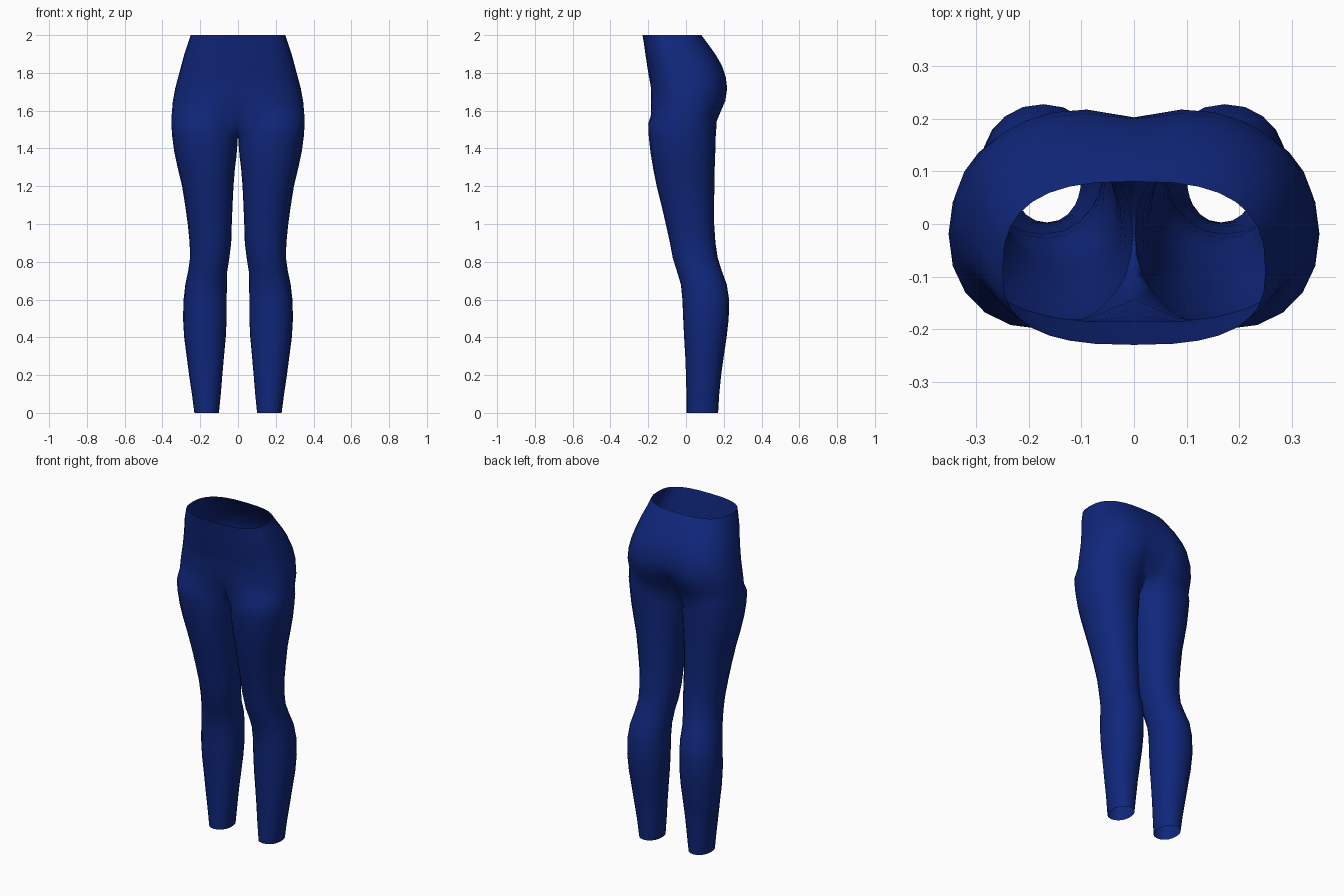
import bpy, bmesh, math

if "Cube" in bpy.data.objects:
    bpy.data.objects.remove(bpy.data.objects["Cube"])

# One flat colour
blue = bpy.data.materials.new("deep navy blue")
blue.diffuse_color = (0.005, 0.020, 0.20, 1)
blue.use_nodes = True
blue.node_tree.nodes["Principled BSDF"].inputs["Base Color"].default_value = blue.diffuse_color

OUTER, INNER = 17, 5          # points around the outside and the inner thigh
ARC = math.radians(145)       # half angle covered by the outer points

# Hips: z, half width, y of widest point, front, back, front dent, back dent, squareness
HIPS = [
    (2.00, 0.250, -0.09, -0.230, 0.081, 0.000, 0.000, 2.7),
    (1.95, 0.267, -0.08, -0.222, 0.122, 0.000, 0.003, 2.6),
    (1.90, 0.284, -0.06, -0.215, 0.160, 0.000, 0.006, 2.6),
    (1.84, 0.300, -0.03, -0.206, 0.196, 0.000, 0.012, 2.6),
    (1.78, 0.316, -0.01, -0.196, 0.218, 0.000, 0.018, 2.6),
    (1.72, 0.332, 0.00, -0.189, 0.227, 0.004, 0.024, 2.5),
    (1.65, 0.345, 0.00, -0.193, 0.222, 0.018, 0.042, 2.4),
    (1.58, 0.351, -0.01, -0.198, 0.192, 0.055, 0.075, 2.3),
]

# Legs: z, inner x, outer x, front y, back y, drop of the inner side
LEGS = [
    (1.53, 0.003, 0.353, -0.200, 0.162, 0.090),
    (1.46, 0.004, 0.348, -0.197, 0.157, 0.050),
    (1.38, 0.008, 0.337, -0.188, 0.155, 0.020),
    (1.30, 0.016, 0.320, -0.175, 0.152, 0.0),
    (1.20, 0.024, 0.296, -0.155, 0.150, 0.0),
    (1.10, 0.029, 0.280, -0.130, 0.149, 0.0),
    (1.00, 0.033, 0.266, -0.107, 0.149, 0.0),
    (0.90, 0.036, 0.256, -0.085, 0.156, 0.0),
    (0.82, 0.046, 0.254, -0.070, 0.168, 0.0),
    (0.75, 0.057, 0.264, -0.048, 0.190, 0.0),
    (0.68, 0.059, 0.279, -0.027, 0.216, 0.0),
    (0.60, 0.060, 0.288, -0.019, 0.228, 0.0),
    (0.50, 0.060, 0.291, -0.015, 0.226, 0.0),
    (0.40, 0.065, 0.285, -0.010, 0.215, 0.0),
    (0.30, 0.074, 0.272, -0.004, 0.200, 0.0),
    (0.20, 0.083, 0.259, 0.000, 0.186, 0.0),
    (0.10, 0.091, 0.244, 0.002, 0.176, 0.0),
    (0.00, 0.101, 0.231, 0.003, 0.170, 0.0),
]


def power(v, e):
    return math.copysign(abs(v) ** e, v)


def hip_ring(bm, z, w, mid, front, back, front_dent, back_dent, n):
    """Half loop from the front centre, round the side, to the back centre."""
    ring = []
    for i in range(OUTER):
        a = -math.pi / 2 + math.pi * i / (OUTER - 1)
        x = 0.0 if i in (0, OUTER - 1) else w * power(math.cos(a), 2 / n)
        s = power(math.sin(a), 2 / n)
        dent = math.exp(-(x / 0.075) ** 2)
        if s < 0:
            y = mid + (mid - front) * s + front_dent * dent
        else:
            y = mid + (back - mid) * s - back_dent * dent
        ring.append(bm.verts.new((x, y, z)))
    return ring


def leg_ring(bm, z, x0, x1, y0, y1, drop):
    """Closed loop, outer points first, then the inner thigh."""
    cx, cy, rx, ry = (x0 + x1) / 2, (y0 + y1) / 2, (x1 - x0) / 2, (y1 - y0) / 2
    angles = [-ARC + 2 * ARC * i / (OUTER - 1) for i in range(OUTER)]
    gap = 2 * (math.pi - ARC)
    angles += [ARC + gap * (i + 1) / (INNER + 1) for i in range(INNER)]
    ring = []
    for a in angles:
        c, s = math.cos(a), math.sin(a)
        sink = drop * max(0.0, -c) ** 2
        ring.append(bm.verts.new((cx + rx * power(c, 0.93),
                                  cy + ry * power(s, 0.93), z - sink)))
    return ring


def bridge(bm, a, b, closed):
    n = len(a)
    for i in range(n if closed else n - 1):
        j = (i + 1) % n
        bm.faces.new((a[i], b[i], b[j], a[j]))


bm = bmesh.new()

# Waist and hips
hips = [hip_ring(bm, *row) for row in HIPS]
for a, b in zip(hips, hips[1:]):
    bridge(bm, a, b, False)

# Crotch seam joins the back centre to the front centre
low = hips[-1]
back, front = low[-1].co, low[0].co
seam = []
for i in range(INNER):
    t = (i + 1) / (INNER + 1)
    p = back.lerp(front, t)
    seam.append(bm.verts.new((0, p.y, p.z - 0.115 * math.sin(math.pi * t) ** 0.8)))

# Leg, open at the ankle
rings = [low + seam] + [leg_ring(bm, *row) for row in LEGS]
for a, b in zip(rings, rings[1:]):
    bridge(bm, a, b, True)

bmesh.ops.recalc_face_normals(bm, faces=bm.faces)
# Outward check on the outermost face
side = max(bm.faces, key=lambda f: f.calc_center_median().x)
if side.normal.x < 0:
    bmesh.ops.reverse_faces(bm, faces=bm.faces)
for f in bm.faces:
    f.smooth = True

mesh = bpy.data.meshes.new("leggings")
bm.to_mesh(mesh)
bm.free()
mesh.materials.append(blue)
leggings = bpy.data.objects.new("leggings", mesh)
bpy.context.collection.objects.link(leggings)

# Other half
mirror = leggings.modifiers.new("other_leg", 'MIRROR')
mirror.use_axis = (True, False, False)
mirror.use_mirror_merge = True
mirror.merge_threshold = 0.0005
